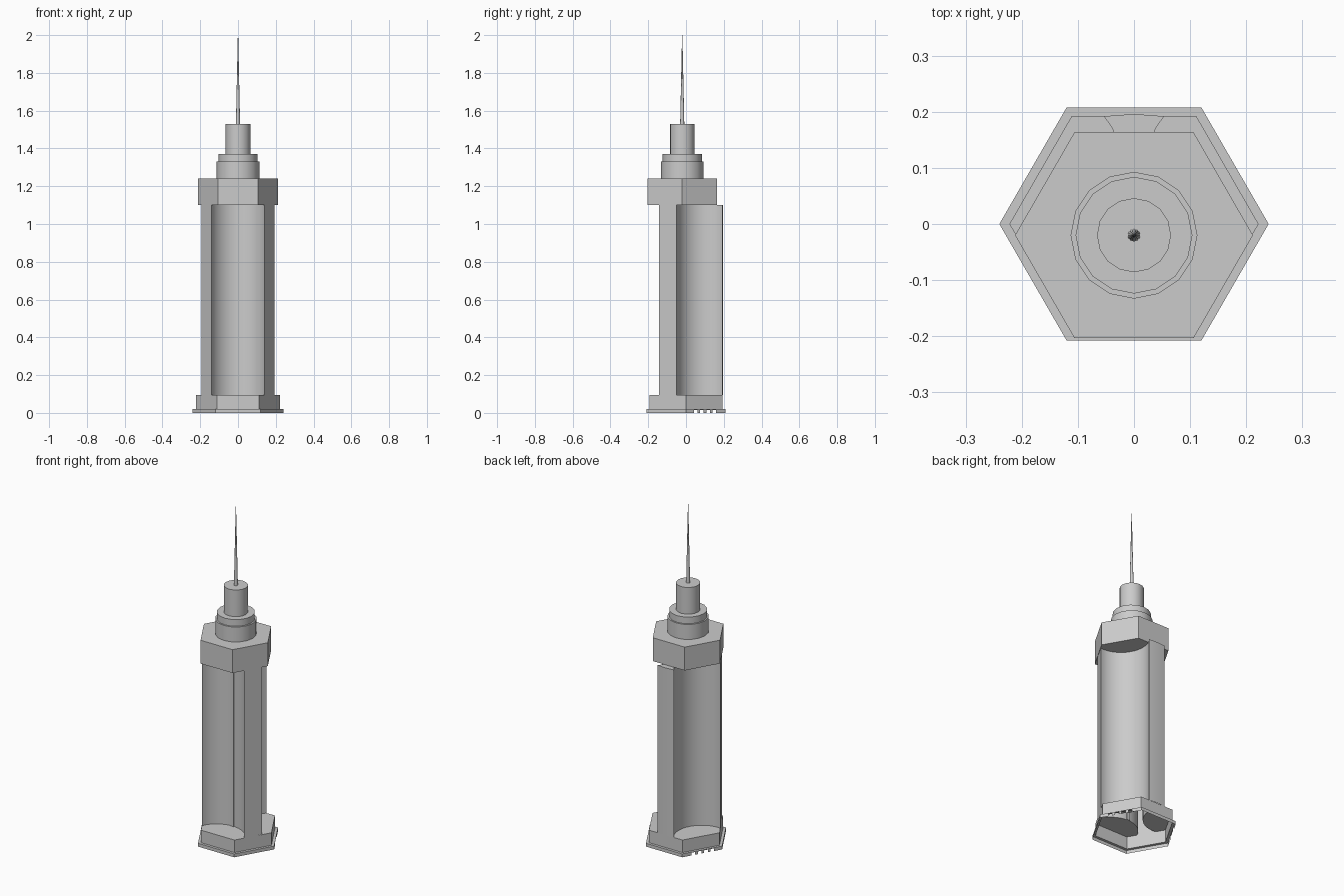
import bpy, bmesh, math
from mathutils import Vector

if "Cube" in bpy.data.objects:
    bpy.data.objects.remove(bpy.data.objects["Cube"])

TOWER_Y = -0.02        # upper tiers sit slightly forward
R_BASE, R_HEX = 0.24, 0.222
Z_LIP, Z_POD, Z_SHAFT = 0.02, 0.095, 1.10


def ring(r, n=6, cy=0.0):
    return [(r * math.cos(2 * math.pi * i / n), r * math.sin(2 * math.pi * i / n) + cy)
            for i in range(n)]


def finish(bm, name, smooth=False):
    bmesh.ops.remove_doubles(bm, verts=bm.verts, dist=1e-5)
    bmesh.ops.recalc_face_normals(bm, faces=bm.faces)
    me = bpy.data.meshes.new(name)
    bm.to_mesh(me)
    bm.free()
    ob = bpy.data.objects.new(name, me)
    bpy.context.collection.objects.link(ob)
    if smooth:
        bpy.ops.object.select_all(action='DESELECT')
        ob.select_set(True)
        bpy.context.view_layer.objects.active = ob
        bpy.ops.object.shade_smooth_by_angle(angle=math.radians(30))
    return ob


def face(bm, pts):
    return bm.faces.new([bm.verts.new(p) for p in pts])


def wall(bm, a, b, z0, z1):
    face(bm, [(*a, z0), (*b, z0), (*b, z1), (*a, z1)])


def prism(bm, pts, z0, z1, bottom=True, top=True):
    for i, a in enumerate(pts):
        wall(bm, a, pts[(i + 1) % len(pts)], z0, z1)
    if bottom:
        face(bm, [(*p, z0) for p in reversed(pts)])
    if top:
        face(bm, [(*p, z1) for p in pts])


def lerp(a, b, t):
    return tuple(Vector(a).lerp(Vector(b), t))


# Scooped hexagon profile: three flat arms joined by three deep concave arcs
def turn(p, ang):
    c, s = math.cos(ang), math.sin(ang)
    return (p[0] * c - p[1] * s, p[0] * s + p[1] * c)


R_ARC, D_ARC = 0.154, 0.204
HALF = math.asin(0.14 / R_ARC)
STEPS = 16
arc = [(R_ARC * math.sin(a), -D_ARC + R_ARC * math.cos(a))
       for a in (-HALF + 2 * HALF * i / STEPS for i in range(STEPS + 1))]
arc[0], arc[-1] = (-0.1395, -0.1425), (0.1395, -0.1425)
arcs = [[turn(p, k * 2 * math.pi / 3) for p in arc] for k in range(3)]
profile = arcs[0] + arcs[1] + [(0, 0.196)] + arcs[2]

# Shaft, open underneath
bm = bmesh.new()
prism(bm, profile, Z_POD, Z_SHAFT, bottom=False)
finish(bm, "scooped_shaft", smooth=True)

# Slim rib in the middle of the front scoop
bm = bmesh.new()
prism(bm, [(-0.01, -0.055), (0.01, -0.055), (0.01, -0.045), (-0.01, -0.045)], Z_POD, Z_SHAFT)
finish(bm, "front_rib")

# Podium walls and the floors of the three scoops
bm = bmesh.new()
hexagon = ring(R_HEX)
prism(bm, hexagon, Z_LIP, Z_POD, bottom=False, top=False)
h = R_HEX * math.sqrt(3) / 2
floor = arc + [(R_HEX / 2, -h), (-R_HEX / 2, -h)]
for k in range(3):
    face(bm, [(*turn(p, k * 2 * math.pi / 3), Z_POD) for p in reversed(floor)])
finish(bm, "podium")

# Base skirt: ledge, band and posts, slotted on the two rear diagonal sides
bm = bmesh.new()
outer = ring(R_BASE)
for i in range(6):
    j = (i + 1) % 6
    a, b = outer[i], outer[j]
    face(bm, [(*a, Z_LIP), (*b, Z_LIP), (*hexagon[j], Z_LIP), (*hexagon[i], Z_LIP)])
    if i not in (0, 2):
        wall(bm, a, b, 0, Z_LIP)
        continue
    wall(bm, a, b, 0.016, Z_LIP)
    cuts = [0] + [v for k in range(4) for v in (0.2 + 0.16 * k, 0.29 + 0.16 * k)] + [1]
    if i == 2:
        cuts = [1 - c for c in reversed(cuts)]
    for t0, t1 in zip(cuts[::2], cuts[1::2]):
        wall(bm, lerp(a, b, t0), lerp(a, b, t1), 0, 0.016)
finish(bm, "base_skirt")

# Hexagonal crown block
bm = bmesh.new()
prism(bm, ring(0.212, 6, TOWER_Y), Z_SHAFT, 1.24)
finish(bm, "crown_block")

# Round tiers
for name, r, z0, z1 in (("lower_tier", 0.113, 1.24, 1.33),
                        ("middle_tier", 0.104, 1.33, 1.37),
                        ("upper_tier", 0.066, 1.37, 1.53)):
    bm = bmesh.new()
    prism(bm, ring(r, 16, TOWER_Y), z0, z1)
    finish(bm, name, smooth=True)

# Tapered spire
bm = bmesh.new()
bmesh.ops.create_cone(bm, cap_ends=True, segments=16, radius1=0.011, radius2=0.001, depth=0.47)
bmesh.ops.translate(bm, verts=bm.verts, vec=(0, TOWER_Y, 1.53 + 0.235))
finish(bm, "spire", smooth=True)
